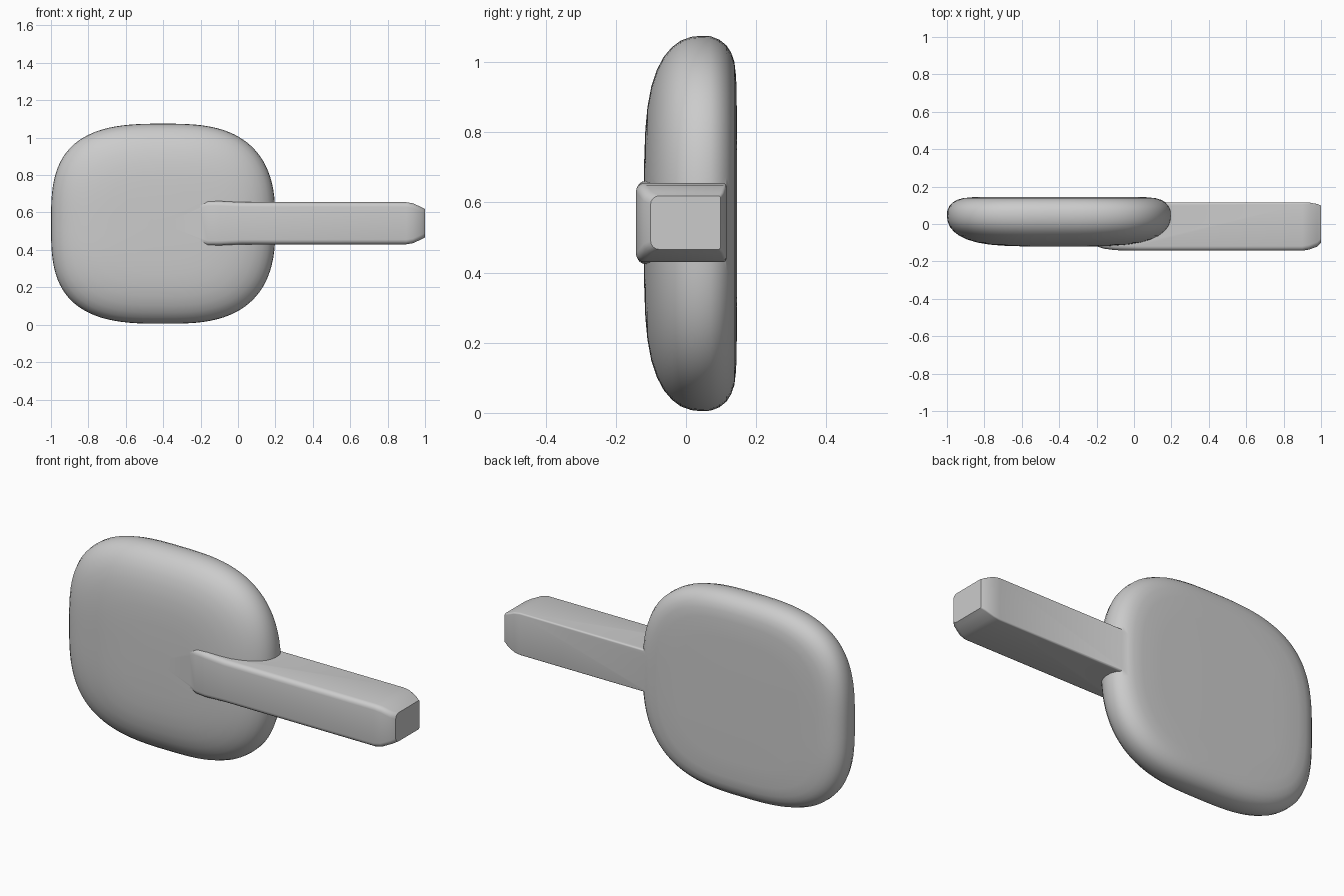
import bpy, bmesh
from math import cos, sin, pi, radians

if "Cube" in bpy.data.objects:
    bpy.data.objects.remove(bpy.data.objects["Cube"])


def loft(name, rings):
    """Skin a list of closed rings and cap both ends."""
    bm = bmesh.new()
    loops = [[bm.verts.new(p) for p in ring] for ring in rings]
    n = len(loops[0])
    for a, b in zip(loops, loops[1:]):
        for i in range(n):
            j = (i + 1) % n
            bm.faces.new((a[i], a[j], b[j], b[i]))
    bm.faces.new(loops[0])
    bm.faces.new(loops[-1])
    bmesh.ops.recalc_face_normals(bm, faces=bm.faces)
    mesh = bpy.data.meshes.new(name)
    bm.to_mesh(mesh)
    bm.free()
    obj = bpy.data.objects.new(name, mesh)
    bpy.context.collection.objects.link(obj)
    return obj


def spow(v, e):
    return abs(v) ** e * (1 if v >= 0 else -1)


def blade_ring(s, y, n=96):
    """Squircle outline, a little rounder on the handle side."""
    pts = []
    for i in range(n):
        t = 2 * pi * (i + 0.5) / n
        e = 2 / (2.9 - 0.15 * cos(t))
        pts.append((-0.4 + 0.6 * s * spow(cos(t), e), y,
                    0.54 + 0.535 * s * spow(sin(t), e)))
    return pts


def handle_ring(x, dz, df, db, r=0.025):
    """Rectangular section: rounded front edges, crisper back edges."""
    z0, z1, y0, y1 = 0.43 + dz, 0.655 - dz, -0.143 + df, 0.115 - db
    pts = []
    for cy, cz, a0, rad in ((y0, z0, 180, r), (y1, z0, 270, 0.008),
                            (y1, z1, 0, 0.008), (y0, z1, 90, r)):
        oy = cy + rad if cy == y0 else cy - rad
        oz = cz + rad if cz == z0 else cz - rad
        for k in range(5):
            a = radians(a0 + 22.5 * k)
            pts.append((x, oy + rad * cos(a), oz + rad * sin(a)))
    return pts


# Padded paddle head: domed front, flatter back
profile = [(0.1, -0.120), (0.35, -0.119), (0.5, -0.116), (0.62, -0.110),
           (0.73, -0.099), (0.82, -0.083), (0.89, -0.063), (0.94, -0.040),
           (0.975, -0.015), (0.995, 0.015), (1.0, 0.04), (0.998, 0.07),
           (0.98, 0.095), (0.95, 0.115), (0.91, 0.129), (0.86, 0.138),
           (0.78, 0.143), (0.6, 0.145), (0.1, 0.145)]
paddle = loft("paddle", [blade_ring(s, y) for s, y in profile])

# Handle: bar fading into the head, chamfered at the free end
handle = loft("handle", [handle_ring(*h) for h in (
    (-0.23, 0.03, 0.045, 0.02), (-0.20, 0.005, 0.024, 0.02),
    (-0.16, -0.006, 0.011, 0.02), (-0.10, -0.006, 0.003, 0.01),
    (0.02, 0.0, 0.0, 0.0), (0.90, 0.0, 0.0, 0.0), (0.935, 0.006, 0.006, 0.0),
    (0.98, 0.026, 0.022, 0.008), (1.0, 0.036, 0.042, 0.016))])

# Fuse the handle into the head
mod = paddle.modifiers.new("fuse", "BOOLEAN")
mod.operation = "UNION"
mod.solver = "EXACT"
mod.object = handle
bpy.context.view_layer.objects.active = paddle
paddle.select_set(True)
bpy.ops.object.modifier_apply(modifier=mod.name)
bpy.data.objects.remove(handle)
bpy.ops.object.shade_smooth_by_angle(angle=radians(35))
